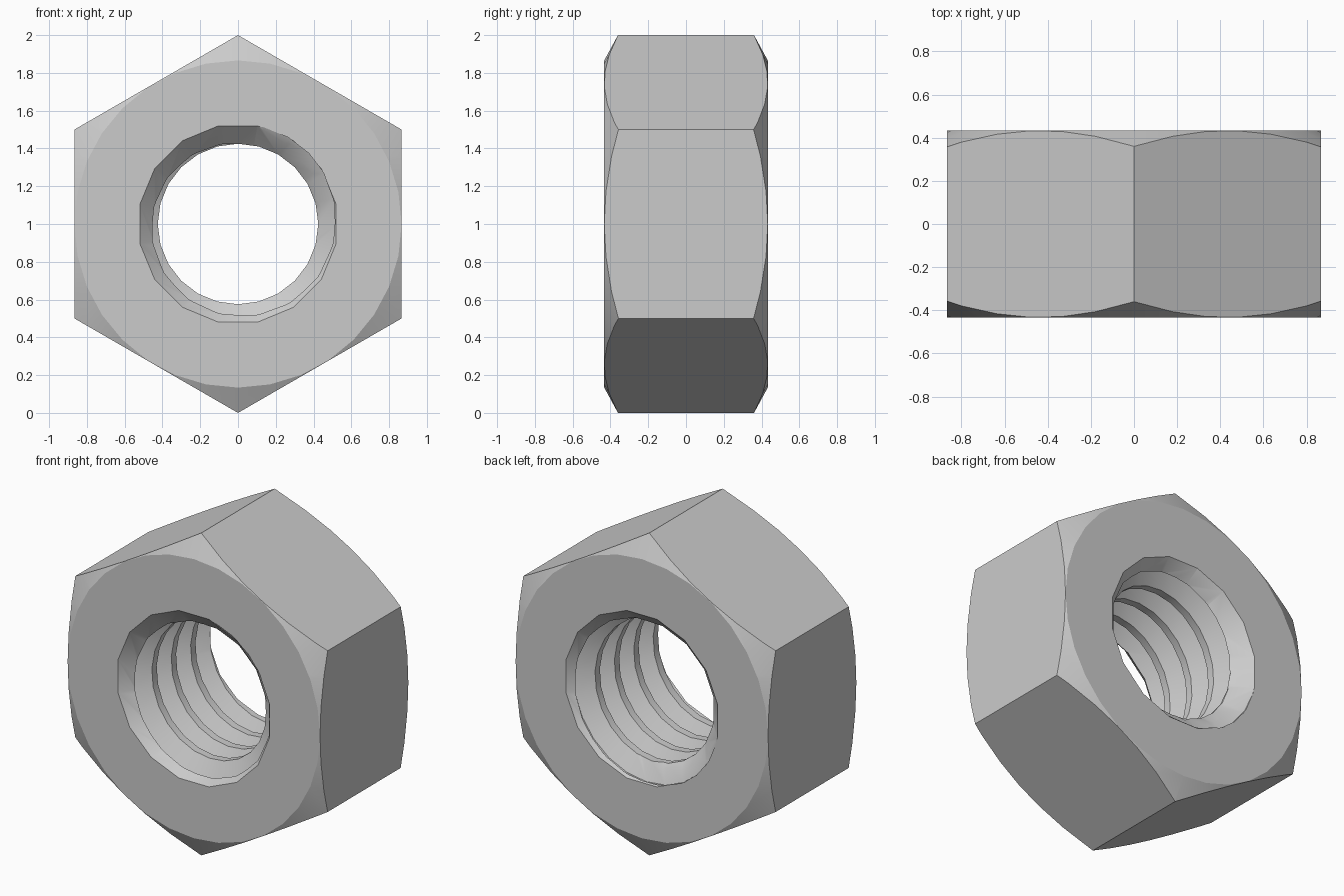
import bpy, bmesh, math
from mathutils import Vector

if "Cube" in bpy.data.objects:
    bpy.data.objects.remove(bpy.data.objects["Cube"])

HALF = 0.433          # half thickness along y
FLAT = 0.866          # centre to flat
MAJOR, MINOR, PITCH = 0.53, 0.425, 0.19

steel = bpy.data.materials.new("steel grey")
steel.diffuse_color = (0.6, 0.6, 0.6, 1)
steel.use_nodes = True
steel.node_tree.nodes["Principled BSDF"].inputs["Base Color"].default_value = steel.diffuse_color


def point(angle, radius, y):
    return Vector((radius * math.sin(angle), y, 1 + radius * math.cos(angle)))


def finish(bm, name):
    bmesh.ops.remove_doubles(bm, verts=bm.verts, dist=1e-5)
    bmesh.ops.dissolve_degenerate(bm, edges=bm.edges, dist=1e-5)
    bmesh.ops.recalc_face_normals(bm, faces=bm.faces)
    mesh = bpy.data.meshes.new(name)
    bm.to_mesh(mesh)
    bm.free()
    mesh.materials.append(steel)
    obj = bpy.data.objects.new(name, mesh)
    bpy.context.collection.objects.link(obj)
    return obj


def lathe(name, profile, sides, phase=0.0):
    """Closed solid with its axis along y, from (radius, y) pairs."""
    bm = bmesh.new()
    rings = [[bm.verts.new(point(2 * math.pi * i / sides + phase, r, y))
              for i in range(sides)] for r, y in profile]
    for a, b in zip(rings, rings[1:]):
        for i in range(sides):
            j = (i + 1) % sides
            bm.faces.new((a[i], a[j], b[j], b[i]))
    bm.faces.new(rings[0])
    bm.faces.new(rings[-1])
    return finish(bm, name)


def thread_tap(name, sides=24, reach=0.6):
    """Threaded rod: one tooth section swept as a right-handed helix."""
    tooth = [(0.0, MINOR), (0.25, MINOR), (0.5625, MAJOR), (0.6875, MAJOR)]
    bm = bmesh.new()
    columns = []
    for i in range(sides + 1):
        column = []
        for turn in range(-6, 6):
            for f, r in tooth:
                y = PITCH * (turn + f + i / sides)
                if abs(y) > reach:          # plain ends outside the nut
                    y, r = math.copysign(reach, y), MINOR
                column.append(bm.verts.new(point(2 * math.pi * i / sides, r, y)))
        columns.append(column)
    for a, b in zip(columns, columns[1:]):
        for k in range(len(a) - 1):
            bm.faces.new((a[k], b[k], b[k + 1], a[k + 1]))
    bmesh.ops.remove_doubles(bm, verts=bm.verts, dist=1e-5)
    bmesh.ops.dissolve_degenerate(bm, edges=bm.edges, dist=1e-5)
    bmesh.ops.holes_fill(bm, edges=[e for e in bm.edges if e.is_boundary], sides=0)
    return finish(bm, name)


# Hexagonal body, one corner straight up
nut = lathe("hex_nut", [(1, -HALF), (1, HALF)], 6)

# Corner chamfer envelope, thread and countersinks
edge, slope = 0.866, 0.073 / 0.134
cutters = [
    (lathe("chamfer_envelope", [(edge, -HALF), (edge + 0.3, -HALF + 0.3 * slope),
                                (edge + 0.3, HALF - 0.3 * slope), (edge, HALF)], 32),
     'INTERSECT'),
    (thread_tap("thread_tap"), 'DIFFERENCE'),
]
for side in (-1, 1):
    cutters.append((lathe("countersink",
                          [(MAJOR - 0.15, side * (HALF - 0.15)),
                           (MAJOR + 0.1, side * (HALF + 0.1))], 16, math.pi / 16),
                    'DIFFERENCE'))

for cutter, operation in cutters:
    cutter.hide_render = True
    mod = nut.modifiers.new(cutter.name, 'BOOLEAN')
    mod.object, mod.operation, mod.solver = cutter, operation, 'EXACT'

# Bake the cuts and remove the helpers
bpy.context.view_layer.update()
depsgraph = bpy.context.evaluated_depsgraph_get()
baked = bpy.data.meshes.new_from_object(nut.evaluated_get(depsgraph))
nut.modifiers.clear()
nut.data = baked
baked.materials.clear()
baked.materials.append(steel)
for poly in baked.polygons:
    poly.material_index = 0
for cutter, _ in cutters:
    bpy.data.objects.remove(cutter)

bpy.context.view_layer.objects.active = nut
nut.select_set(True)
bpy.ops.object.shade_smooth_by_angle(angle=math.radians(20))
